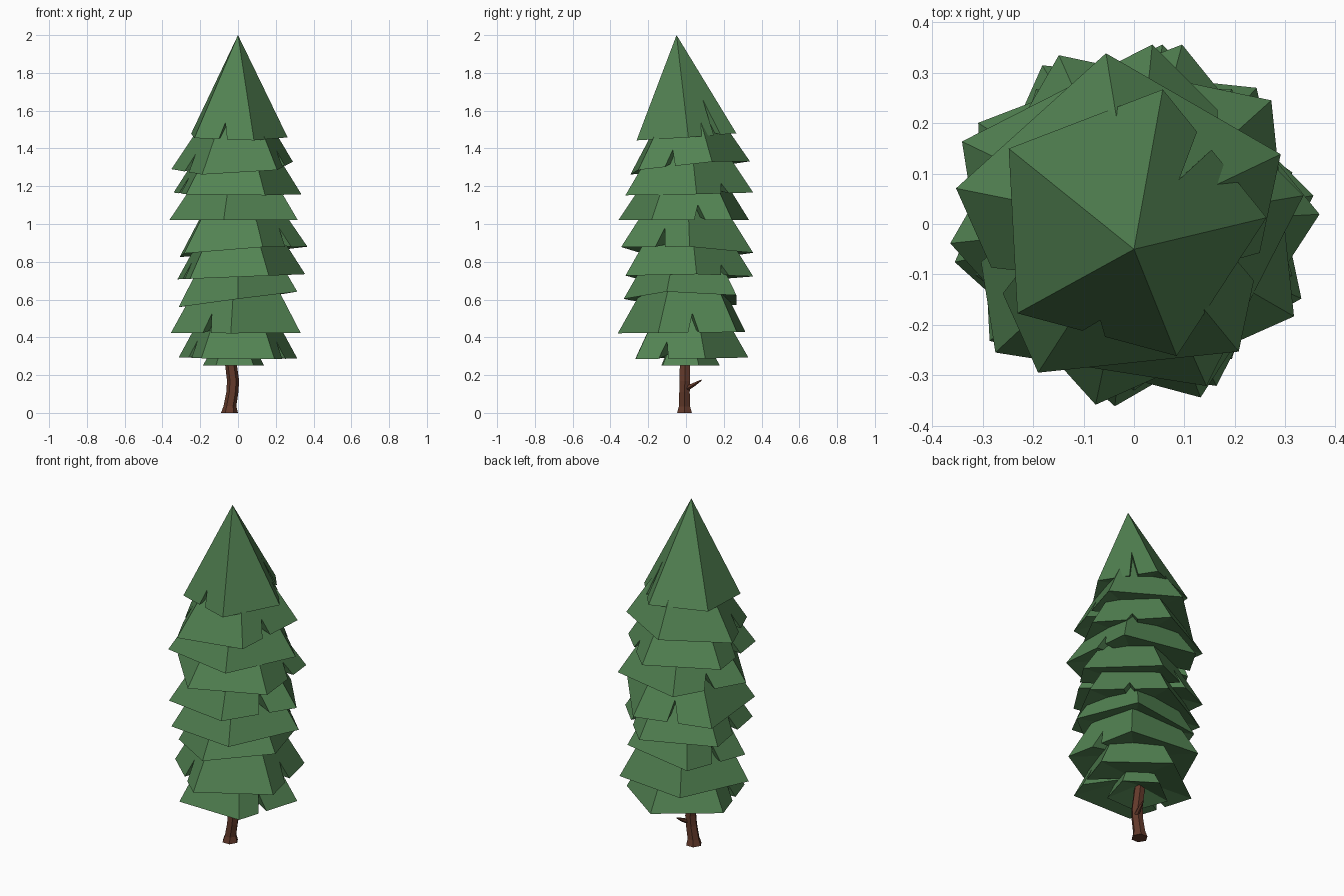
import bpy, bmesh, math
from mathutils import Vector

if "Cube" in bpy.data.objects:
    bpy.data.objects.remove(bpy.data.objects["Cube"])


def material(name, rgb):
    m = bpy.data.materials.new(name)
    m.diffuse_color = (*rgb, 1)
    m.use_nodes = True
    m.node_tree.nodes["Principled BSDF"].inputs["Base Color"].default_value = m.diffuse_color
    return m


green = material("needle green", (0.085, 0.225, 0.085))
brown = material("bark brown", (0.125, 0.042, 0.024))


def finish(bm, name, mat):
    bmesh.ops.recalc_face_normals(bm, faces=bm.faces)
    me = bpy.data.meshes.new(name)
    bm.to_mesh(me)
    bm.free()
    me.materials.append(mat)
    ob = bpy.data.objects.new(name, me)
    bpy.context.collection.objects.link(ob)
    return ob


def tier(name, z, r, height, angle, tilt, notches, center=(0, 0), apex=(0, 0)):
    """Closed five-sided skirt with a hollow underside.
    notches: {side: (place along the rim, depth)}"""
    bm = bmesh.new()
    top = Vector((apex[0], apex[1], z + height))
    rim = []
    for i in range(5):
        a = math.radians(angle + 72 * i)
        x, y = r * math.cos(a), r * math.sin(a)
        rim.append(Vector((center[0] + x, center[1] + y, z + tilt[0] * x + tilt[1] * y)))
    tip = bm.verts.new(top)
    hollow = bm.verts.new((center[0], center[1], z + 0.06))
    ring = [bm.verts.new(p) for p in rim]
    for i in range(5):
        j = (i + 1) % 5
        a, b = rim[i], rim[j]
        edge = [ring[i]]
        if i in notches:
            t, depth = notches[i]
            cut = (a.lerp(b, t - 0.07), a.lerp(b, t).lerp(top, depth), a.lerp(b, t + 0.07))
            edge += [bm.verts.new(p) for p in cut]
        edge.append(ring[j])
        bm.faces.new([tip] + edge)
        for p, q in zip(edge, edge[1:]):
            bm.faces.new((hollow, q, p))
    finish(bm, name, green)


# Foliage, top to bottom: rim z, radius, height, angle, tilt, notches, centre
tier("crown", 1.463, 0.278, 0.537, 3, (-0.02, 0.07), {0: (0.6, 0.36), 3: (0.48, 0.16)},
     (-0.015, -0.002), (0, -0.05))
skirts = [
    (1.30, 0.340, 0.52, 24, (0.05, 0.10), {2: (0.5, 0.17), 4: (0.43, 0.17)}, (-0.02, 0)),
    (1.16, 0.360, 0.54, 9, (-0.01, 0.02), {0: (0.5, 0.10), 2: (0.5, 0.17)}, (-0.02, 0)),
    (1.02, 0.366, 0.54, 42, (0.00, 0.00), {1: (0.5, 0.15), 4: (0.6, 0.15)}),
    (0.855, 0.368, 0.56, 3, (0.07, -0.04), {1: (0.5, 0.19), 4: (0.57, 0.19)}),
    (0.72, 0.360, 0.57, 9, (0.04, 0.00), {0: (0.5, 0.10), 2: (0.5, 0.15)}),
    (0.60, 0.330, 0.58, 342, (0.13, -0.01), {2: (0.5, 0.15)}),
    (0.425, 0.363, 0.64, 264, (0.00, 0.01), {1: (0.45, 0.16), 4: (0.6, 0.16)}),
    (0.29, 0.330, 0.58, 18, (-0.01, 0.01), {2: (0.5, 0.16), 4: (0.4, 0.16)}),
]
for n, s in enumerate(skirts):
    tier(f"foliage_tier_{n + 1}", *s)
tier("inner_foliage", 0.25, 0.17, 0.32, 20, (0, 0), {}, (-0.022, 0.01), (-0.02, 0))


def limb(name, path, sides):
    """Faceted tube through (x, y, z, radius) stations."""
    bm = bmesh.new()
    pts = [Vector(p[:3]) for p in path]
    axis = (pts[-1] - pts[0]).normalized()
    q = Vector((0, 0, 1)).rotation_difference(axis)
    rings = []
    for p, (_, _, _, r) in zip(pts, path):
        rings.append([bm.verts.new(p + q @ Vector((r * math.cos(math.tau * k / sides),
                                                   r * math.sin(math.tau * k / sides), 0)))
                      for k in range(sides)])
    for lo, hi in zip(rings, rings[1:]):
        for k in range(sides):
            m = (k + 1) % sides
            bm.faces.new((lo[k], lo[m], hi[m], hi[k]))
    bm.faces.new(rings[0])
    bm.faces.new(rings[-1])
    return finish(bm, name, brown)


# Bent trunk with flared foot, and a broken twig on its back
trunk = limb("trunk", [(-0.045, -0.008, 0, 0.045), (-0.043, -0.008, 0.035, 0.034),
                       (-0.030, -0.008, 0.11, 0.032), (-0.026, -0.006, 0.17, 0.032),
                       (-0.038, -0.006, 0.26, 0.031), (-0.045, -0.005, 0.32, 0.030),
                       (-0.045, -0.005, 0.50, 0.025)], 6)
limb("twig", [(-0.015, 0.005, 0.13, 0.014), (-0.004, 0.045, 0.152, 0.010),
              (0.003, 0.082, 0.174, 0.003)], 5)
# The trunk foot stays level on the ground
for v in trunk.data.vertices[:6]:
    v.co.z = 0
